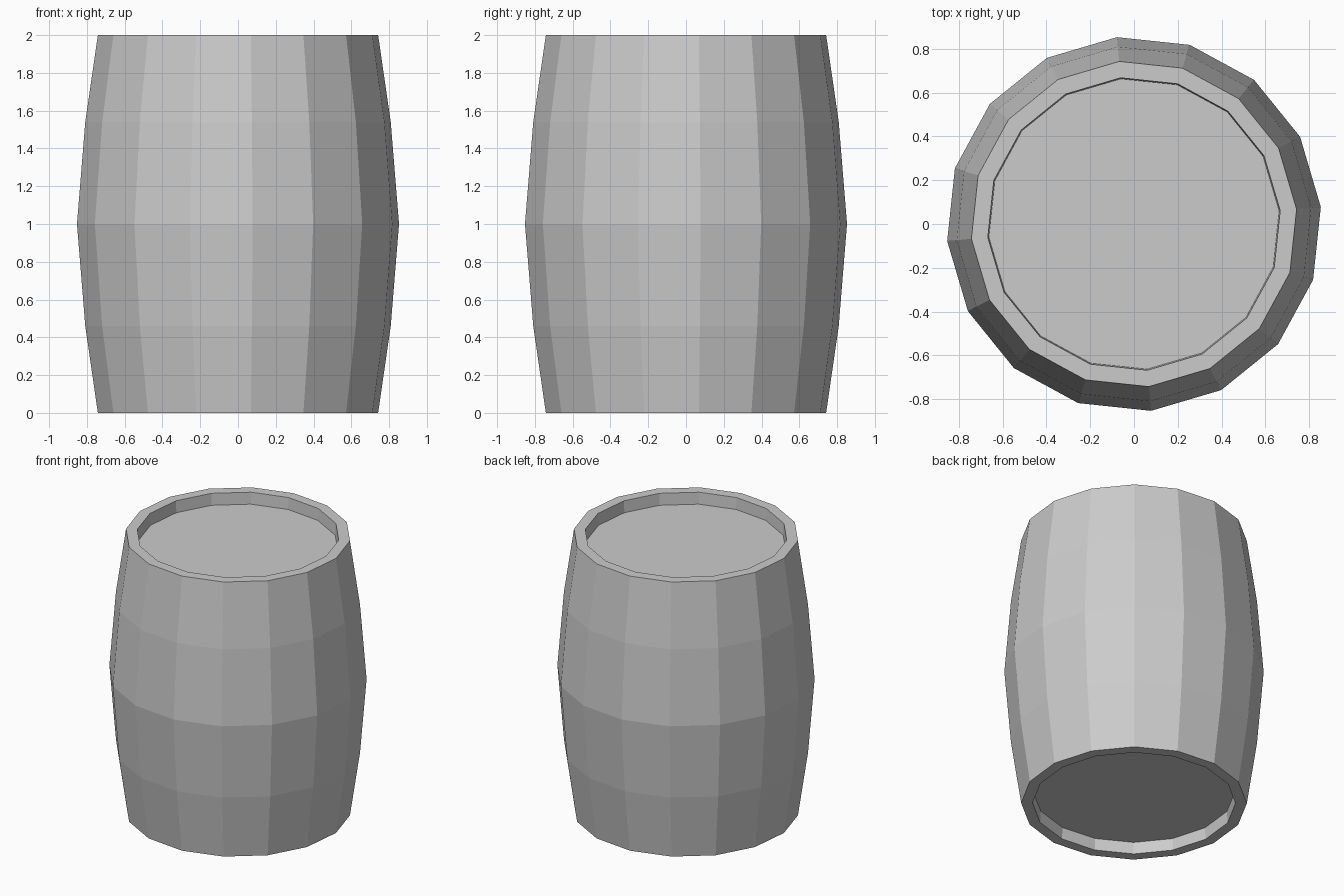
import bpy, bmesh, math

if "Cube" in bpy.data.objects:
    bpy.data.objects.remove(bpy.data.objects["Cube"])

SIDES = 16
OFFSET = math.radians(5.2)

# Half-section (radius, height): recessed base, bulging staves, recessed lid
profile = [(0.665, 0.085), (0.67, 0.0), (0.745, 0.0), (0.812, 0.46), (0.856, 1.0),
           (0.812, 1.54), (0.745, 2.0), (0.67, 2.0), (0.665, 1.915)]

bm = bmesh.new()
rings = []
for r, z in profile:
    rings.append([bm.verts.new((r * math.cos(OFFSET + 2 * math.pi * i / SIDES),
                                r * math.sin(OFFSET + 2 * math.pi * i / SIDES), z))
                  for i in range(SIDES)])

# Walls and rims
for a, b in zip(rings, rings[1:]):
    for i in range(SIDES):
        j = (i + 1) % SIDES
        bm.faces.new((a[i], a[j], b[j], b[i]))

# Base and lid
bm.faces.new(rings[0][::-1])
bm.faces.new(rings[-1])
bmesh.ops.recalc_face_normals(bm, faces=bm.faces)

mesh = bpy.data.meshes.new("barrel")
bm.to_mesh(mesh)
bm.free()
bpy.context.collection.objects.link(bpy.data.objects.new("barrel", mesh))
